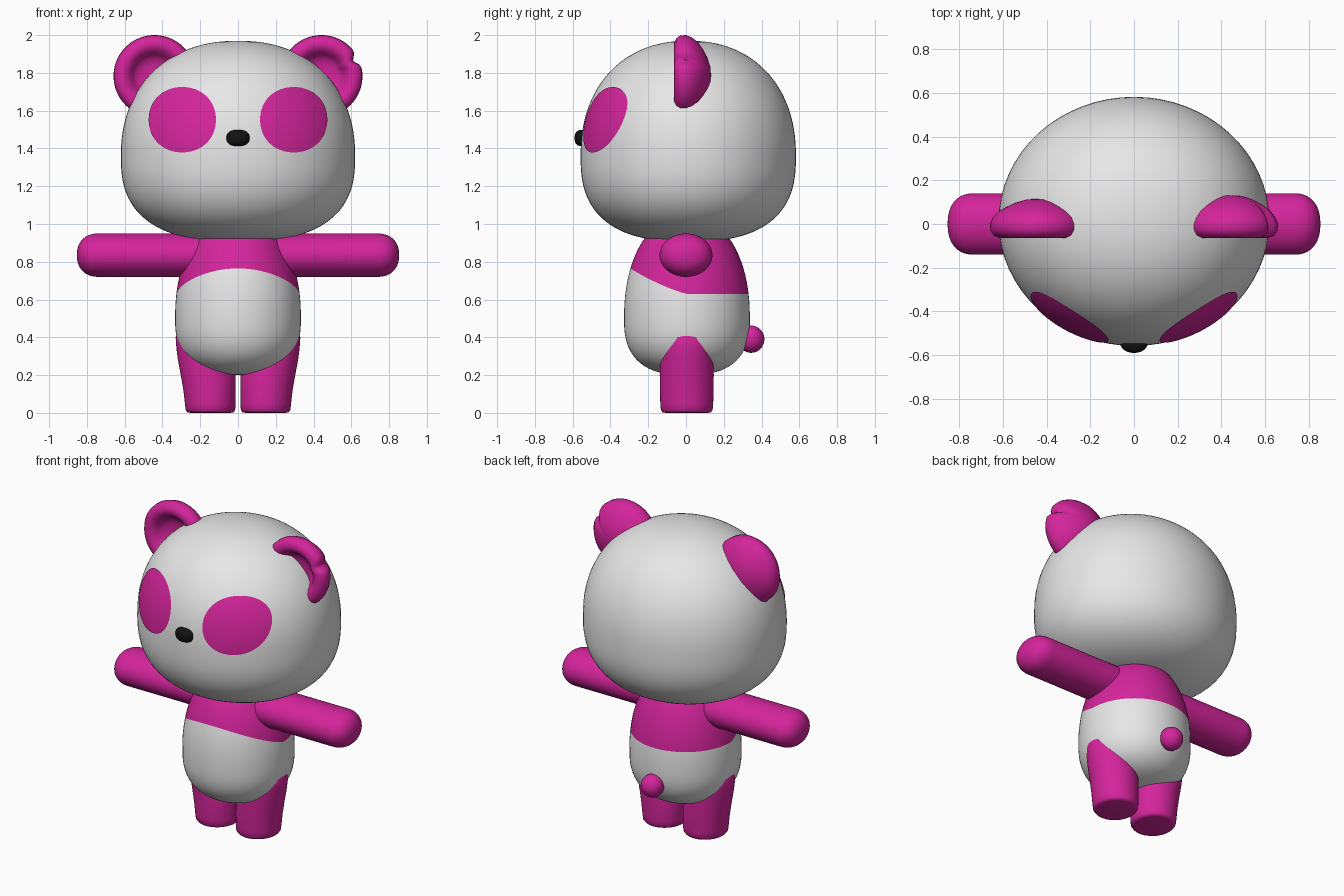
import bpy, bmesh, math

if "Cube" in bpy.data.objects:
    bpy.data.objects.remove(bpy.data.objects["Cube"])

SEG = 64


def material(name, rgb):
    m = bpy.data.materials.new(name)
    m.diffuse_color = (*rgb, 1)
    m.use_nodes = True
    m.node_tree.nodes["Principled BSDF"].inputs["Base Color"].default_value = m.diffuse_color
    return m


WHITE = material("soft white", (0.8, 0.8, 0.8))
PINK = material("magenta pink", (0.66, 0.018, 0.33))
BLACK = material("black", (0.006, 0.006, 0.006))


def loft(name, rings, mats, split=None, open_sheet=False):
    """Skin a list of closed rings; rings from index split on use the second material."""
    bm = bmesh.new()
    rows = [[bm.verts.new(p) for p in ring] for ring in rings]
    n = len(rows[0])
    for k in range(len(rows) - 1):
        for i in range(n):
            j = (i + 1) % n
            f = bm.faces.new((rows[k][i], rows[k][j], rows[k + 1][j], rows[k + 1][i]))
            f.material_index = 1 if split is not None and k >= split else 0
    if not open_sheet:
        bm.faces.new(rows[0][::-1])
        bm.faces.new(rows[-1]).material_index = len(mats) - 1
    bmesh.ops.remove_doubles(bm, verts=bm.verts, dist=0.0003)
    if not open_sheet:
        bmesh.ops.recalc_face_normals(bm, faces=bm.faces)
    me = bpy.data.meshes.new(name)
    bm.to_mesh(me)
    bm.free()
    for m in mats:
        me.materials.append(m)
    ob = bpy.data.objects.new(name, me)
    bpy.context.collection.objects.link(ob)
    bpy.ops.object.select_all(action='DESELECT')
    ob.select_set(True)
    bpy.context.view_layer.objects.active = ob
    bpy.ops.object.shade_smooth_by_angle(angle=math.radians(50))
    return ob


def angles(n=SEG):
    return [2 * math.pi * i / n for i in range(n)]


def bulge(u, n, m):
    return max(0.0, 1 - min(1, abs(u)) ** n) ** (1 / m)


def ellipsoid(name, center, radii, mat, power=2):
    rings = []
    for k in range(25):
        t = -math.cos(math.pi * k / 24)
        r = bulge(t, power, power)
        rings.append([(center[0] + radii[0] * r * math.cos(a),
                       center[1] + radii[1] * r * math.sin(a),
                       center[2] + radii[2] * t) for a in angles(32)])
    return loft(name, rings, [mat])


# Head: wide egg with a flattened base
HEAD_Y, HEAD_RX, HEAD_RY, HEAD_MID = 0.012, 0.62, 0.57, 1.36


def head_radius(z):
    if z < HEAD_MID:
        return bulge((HEAD_MID - z) / 0.453, 2.6, 2.6)
    return bulge((z - HEAD_MID) / 0.61, 2.2, 2.2)


rings = []
for k in range(61):
    c = -math.cos(math.pi * k / 60)
    z = HEAD_MID + c * (0.453 if c < 0 else 0.61)
    r = head_radius(z)
    rings.append([(HEAD_RX * r * math.cos(a), HEAD_Y + HEAD_RY * r * math.sin(a), z)
                  for a in angles()])
loft("head", rings, [WHITE])


# Torso: the colour line is a ring of edges, higher on the chest than at the back
def torso_radius(z):
    if z < 0.5:
        return 0.333 * bulge((0.5 - z) / 0.3, 2.6, 2.6)
    return 0.333 * bulge((z - 0.5) / 0.56, 2.2, 2)


def colour_line(a):
    front = max(0.0, -math.sin(a))
    return 0.63 + 0.135 * front ** 1.2


def torso_ring(f):
    ring = []
    for a in angles():
        z = f(colour_line(a))
        r = torso_radius(z)
        ring.append((r * math.cos(a), 0.005 + r * math.sin(a), z))
    return ring


rings = [torso_ring(lambda line: 0.2 + (line - 0.2) * (k / 24) ** 2) for k in range(25)]
rings += [torso_ring(lambda line: line + (1.05 - line) * k / 12) for k in range(1, 13)]
loft("torso", rings, [WHITE, PINK], split=24)

# Eye patches: thin sheets laid on the front of the head
for side, label in ((-1, "left"), (1, "right")):
    rings = []
    for k in range(15):
        s = k / 14
        ring = []
        for a in angles():
            ca, sa = math.cos(a), math.sin(a)
            x = 0.293 + s * 0.178 * math.copysign(abs(ca) ** 0.95, ca)
            z = 1.552 + s * 0.173 * math.copysign(abs(sa) ** 0.95, sa)
            r = head_radius(z)
            y = HEAD_Y - HEAD_RY * r * math.sqrt(1 - (x / (HEAD_RX * r)) ** 2)
            ring.append((side * (x + 0.002), y - 0.005, z))
        rings.append(ring if side < 0 else ring[::-1])
    patch = loft("eye_patch_" + label, rings, [PINK], open_sheet=True)
    if sum(p.normal.y for p in patch.data.polygons) > 0:
        patch.data.flip_normals()

# Nose and tail
ellipsoid("nose", (0, -0.55, 1.455), (0.061, 0.04, 0.043), BLACK, 2.5)
ellipsoid("tail", (0, 0.345, 0.39), (0.07, 0.07, 0.072), PINK)

# Ears: dish turned about the y axis with a rolled rim; one rim has a notch
EAR = [(0, 0.115), (0.05, 0.112), (0.1, 0.098), (0.145, 0.077), (0.18, 0.055),
       (0.205, 0.03), (0.217, 0.0), (0.215, -0.03), (0.2, -0.052), (0.175, -0.063),
       (0.15, -0.058), (0.128, -0.04), (0.112, -0.015), (0.095, 0.003),
       (0.06, 0.012), (0, 0.014)]
for side, label, depth in ((-1, "left", 0), (1, "right", 0.14)):
    rings = []
    for r, y in EAR:
        ring = []
        for a in angles(80):
            rr = r * (1 - depth * math.exp(-((a - 0.45) / 0.13) ** 2) * min(1, r / 0.2) ** 2)
            yy = y * (1.15 if depth and y > 0.03 else 1)
            ring.append((side * 0.442 + rr * math.cos(a), yy, 1.783 + rr * math.sin(a)))
        rings.append(ring)
    loft("ear_" + label, rings, [PINK])

# Arms: straight rounded sleeves with blunt ends
for side, label in ((-1, "left"), (1, "right")):
    profile = [(0.12, 1.0), (0.3, 1.0), (0.5, 1.0), (0.735, 1.0)]
    profile += [(0.735 + 0.118 * math.sin(t), bulge(math.sin(t), 2.3, 2.3))
                for t in [math.pi / 2 * k / 12 for k in range(1, 13)]]
    loft("arm_" + label,
         [[(side * x, 0.14 * s * math.cos(a), 0.835 + 0.115 * s * math.sin(a))
           for a in angles(48)] for x, s in profile], [PINK])

# Legs: short tubes flaring outwards to the hips, with a softened sole edge
# (height, inner x, outer x, half depth)
LEG = [(0.01, 0.04, 0.25, 0.11), (0.013, 0.024, 0.268, 0.128), (0.025, 0.015, 0.277, 0.137),
       (0.05, 0.013, 0.281, 0.14), (0.12, 0.012, 0.289, 0.142), (0.2, 0.012, 0.303, 0.143),
       (0.28, 0.03, 0.318, 0.142), (0.34, 0.05, 0.326, 0.14), (0.4, 0.08, 0.33, 0.135),
       (0.44, 0.12, 0.31, 0.1)]
for side, label in ((-1, "left"), (1, "right")):
    loft("leg_" + label,
         [[(side * ((xi + xo) / 2 + (xo - xi) / 2 * math.cos(a)),
            0.004 + d * math.sin(a), z - 0.01 * (z < 0.04)) for a in angles(48)]
          for z, xi, xo, d in LEG], [PINK])
